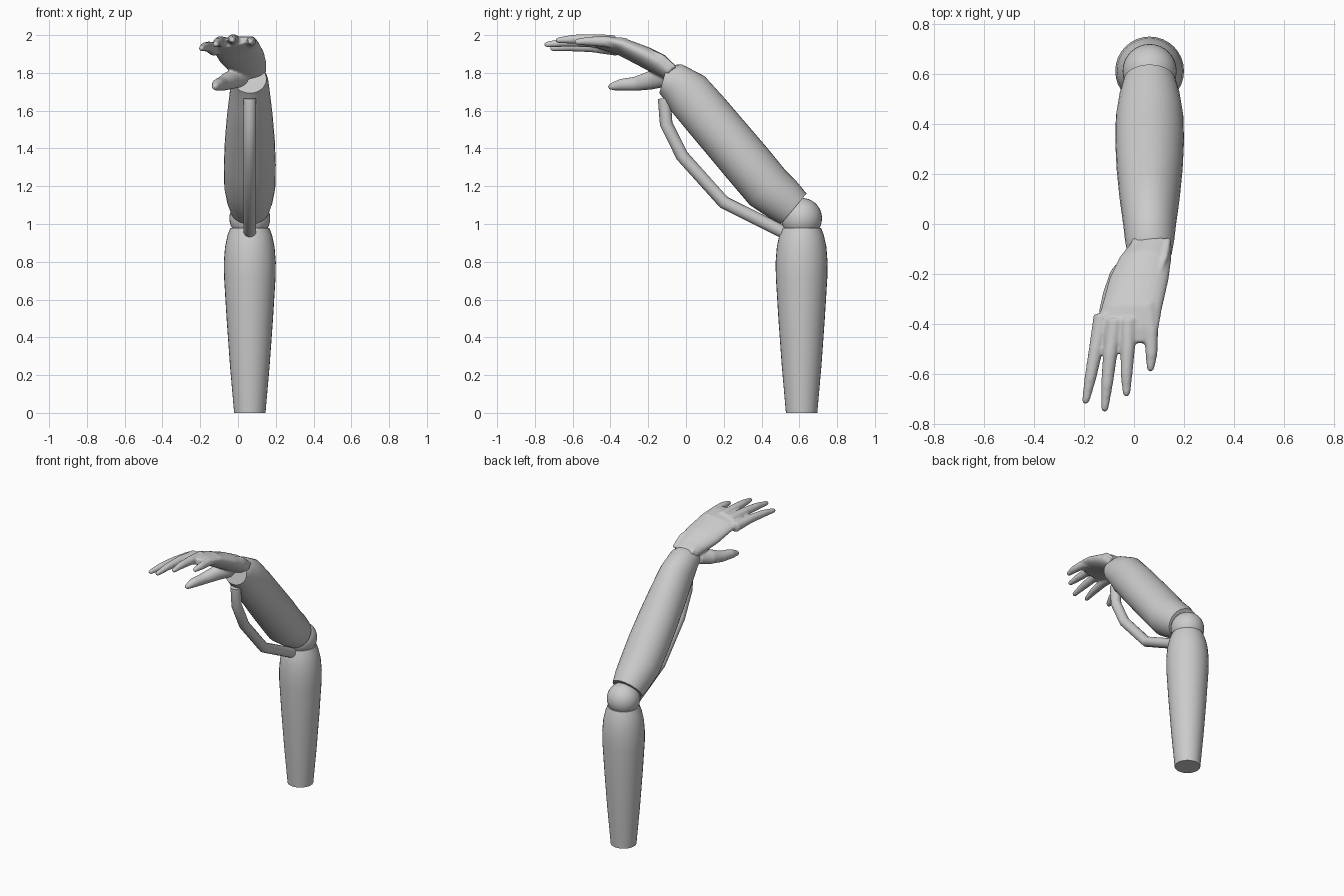
import bpy, bmesh, math
from mathutils import Vector

if "Cube" in bpy.data.objects:
    bpy.data.objects.remove(bpy.data.objects["Cube"])

CX = 0.0625  # shared centre plane of the arm


def loft(bm, rings, n=32, wide=(1, 0, 0)):
    """Skin ellipses along a path. Each ring: (x, y, z, half width, half depth)."""
    pts = [Vector(r[:3]) for r in rings]
    w = Vector(wide).normalized()
    loops = []
    for i, r in enumerate(rings):
        if 0 < i < len(pts) - 1:
            t = (pts[i] - pts[i - 1]).normalized() + (pts[i + 1] - pts[i]).normalized()
        else:
            t = pts[min(i + 1, len(pts) - 1)] - pts[max(i - 1, 0)]
        d = t.normalized().cross(w).normalized()
        loops.append([bm.verts.new(pts[i] + w * r[3] * math.cos(a) + d * r[4] * math.sin(a))
                      for a in (2 * math.pi * k / n for k in range(n))])
    for a, b in zip(loops, loops[1:]):
        for k in range(n):
            bm.faces.new((a[k], a[(k + 1) % n], b[(k + 1) % n], b[k]))
    bm.faces.new(loops[0][::-1])
    bm.faces.new(loops[-1])


def finish(bm, name, angle=40):
    bmesh.ops.recalc_face_normals(bm, faces=bm.faces)
    me = bpy.data.meshes.new(name)
    bm.to_mesh(me)
    bm.free()
    ob = bpy.data.objects.new(name, me)
    bpy.context.collection.objects.link(ob)
    bpy.ops.object.select_all(action='DESELECT')
    ob.select_set(True)
    bpy.context.view_layer.objects.active = ob
    bpy.ops.object.shade_smooth_by_angle(angle=math.radians(angle))
    return ob


def digit(bm, path, radii):
    """Finger with a rounded tip."""
    rings = [(*p, r, r) for p, r in zip(path, radii)]
    end, prev = Vector(path[-1]), Vector(path[-2])
    tip = end + (end - prev).normalized() * radii[-1] * 0.7
    rings.append((*tip, radii[-1] * 0.45, radii[-1] * 0.45))
    loft(bm, rings, 14)


# Upper arm, standing upright
bm = bmesh.new()
loft(bm, [(CX, 0.612, z, r, r) for z, r in
          [(0, .083), (.25, .105), (.5, .123), (.72, .1365), (.8, .1375),
           (.88, .131), (.94, .118), (.98, .103)]])
finish(bm, "upper_arm")

# Elbow ball
bm = bmesh.new()
bmesh.ops.create_uvsphere(bm, u_segments=32, v_segments=18, radius=0.108)
bmesh.ops.translate(bm, verts=bm.verts, vec=(CX, 0.612, 1.03))
finish(bm, "elbow_joint")

# Forearm, leaning forward
bm = bmesh.new()
loft(bm, [(CX, y, z, w, d) for y, z, w, d in
          [(.57, 1.08, .105, .106), (.51, 1.13, .122, .121), (.43, 1.195, .135, .132),
           (.33, 1.315, .1375, .133), (.22, 1.445, .132, .132), (.11, 1.575, .121, .131),
           (.01, 1.69, .107, .128), (-.068, 1.752, .098, .104), (-.12, 1.767, .088, .077)]])
finish(bm, "forearm")

# Bent rod under the forearm
bm = bmesh.new()
loft(bm, [(CX, y, z, .034, .034) for y, z in
          [(-.115, 1.665), (-.105, 1.53), (-.02, 1.36), (.2, 1.115), (.52, .955)]], 16)
finish(bm, "support_rod")

# Hand: palm, fingers and thumb fused into one skin
bm = bmesh.new()
loft(bm, [(.07, -.08, 1.80, .082, .045), (.045, -.14, 1.845, .105, .056),
          (.02, -.22, 1.885, .120, .054), (-.01, -.34, 1.938, .123, .045),
          (-.028, -.42, 1.955, .128, .034), (-.034, -.475, 1.962, .095, .024)],
     24, (1, 0, .16))
fingers = [
    [(-.125, -.36, 1.925), (-.152, -.5, 1.938), (-.175, -.62, 1.938), (-.193, -.71, 1.93)],
    [(-.075, -.38, 1.955), (-.095, -.52, 1.966), (-.108, -.64, 1.962), (-.117, -.74, 1.95)],
    [(-.02, -.38, 1.965), (-.025, -.5, 1.977), (-.03, -.6, 1.978), (-.03, -.68, 1.973)],
    [(.055, -.32, 1.95), (.068, -.43, 1.966), (.07, -.52, 1.968), (.066, -.58, 1.964)],
]
for path in fingers:
    digit(bm, path, (.036, .029, .024, .015))
digit(bm, [(.01, -.125, 1.775), (-.045, -.19, 1.76), (-.085, -.27, 1.742),
           (-.108, -.345, 1.737), (-.12, -.4, 1.726)], (.052, .05, .038, .032, .018))
# Gathered folds at the back of the wrist
for i in range(6):
    x = i * .026
    digit(bm, [(x - .03, -.2, 1.902 + i * .004), (x - .005, -.13, 1.868 + i * .004),
               (x + .005, -.065, 1.815 + i * .003)], (.008, .014, .014))
hand = finish(bm, "hand", 80)
mod = hand.modifiers.new("fuse", 'REMESH')
mod.mode = 'VOXEL'
mod.voxel_size = 0.007
mod.use_smooth_shade = True
mod = hand.modifiers.new("soften", 'SMOOTH')
mod.factor = 0.5
mod.iterations = 5
